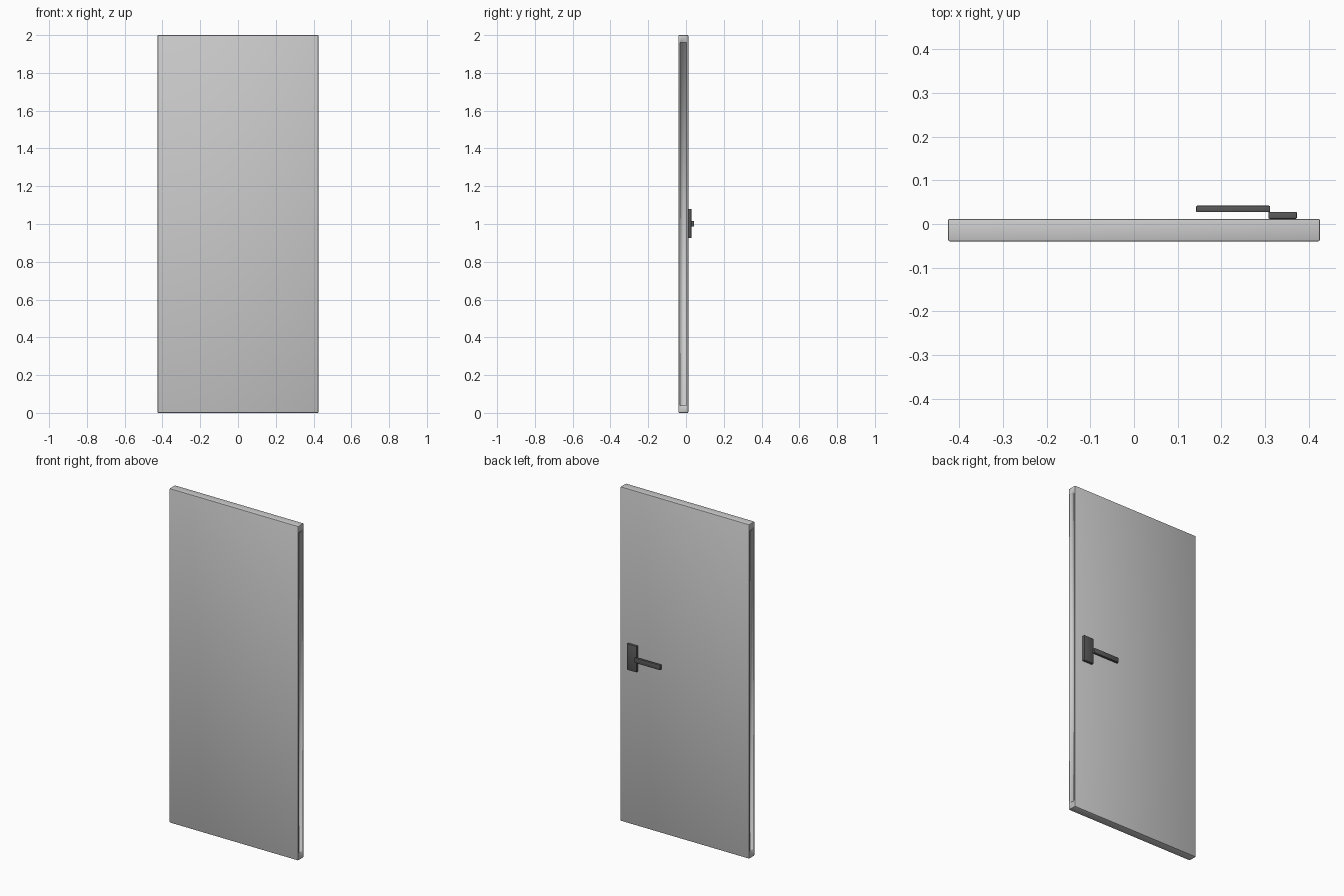
import bpy, bmesh
from mathutils import Vector

if "Cube" in bpy.data.objects:
    bpy.data.objects.remove(bpy.data.objects["Cube"])


def box(name, lo, hi, bevel=0.0, segments=2):
    """Bevelled box between two corners."""
    lo, hi = Vector(lo), Vector(hi)
    bm = bmesh.new()
    bmesh.ops.create_cube(bm, size=1)
    for v in bm.verts:
        v.co = Vector(c * s for c, s in zip(v.co, hi - lo)) + (lo + hi) / 2
    if bevel:
        bmesh.ops.bevel(bm, geom=bm.edges[:], offset=bevel, segments=segments,
                        profile=0.5, affect='EDGES')
    mesh = bpy.data.meshes.new(name)
    bm.to_mesh(mesh)
    bm.free()
    obj = bpy.data.objects.new(name, mesh)
    bpy.context.collection.objects.link(obj)
    bpy.context.view_layer.objects.active = obj
    bpy.ops.object.select_all(action='DESELECT')
    obj.select_set(True)
    bpy.ops.object.shade_smooth_by_angle()
    return obj


# door slab with softened edges
slab = box("door_slab", (-0.426, -0.04, 0), (0.426, 0.012, 2), 0.004)

# long recess along both narrow sides, leaving a rim all round
bm = bmesh.new()
bm.from_mesh(slab.data)
sides = [f for f in bm.faces if abs(f.normal.x) > 0.99 and f.calc_area() > 0.05]
for face in sides:
    sign = 1 if face.normal.x > 0 else -1
    bmesh.ops.inset_individual(bm, faces=[face], thickness=0.006)
    for v in face.verts:
        v.co.z = 0.04 if v.co.z < 1 else 1.96
    rim = bmesh.ops.extrude_discrete_faces(bm, faces=[face])["faces"][0]
    for v in rim.verts:
        v.co.x -= sign * 0.01
bm.to_mesh(slab.data)
bm.free()

# dark handle: plate and lever on the back
dark = bpy.data.materials.new("dark_metal")
dark.diffuse_color = (0.1, 0.1, 0.1, 1)
dark.use_nodes = True
dark.node_tree.nodes["Principled BSDF"].inputs["Base Color"].default_value = dark.diffuse_color
plate = box("handle_plate", (0.308, 0.012, 0.925), (0.373, 0.028, 1.08), 0.002)
lever = box("handle_lever", (0.142, 0.027, 0.987), (0.312, 0.042, 1.017), 0.003)
for part in (plate, lever):
    part.data.materials.append(dark)
